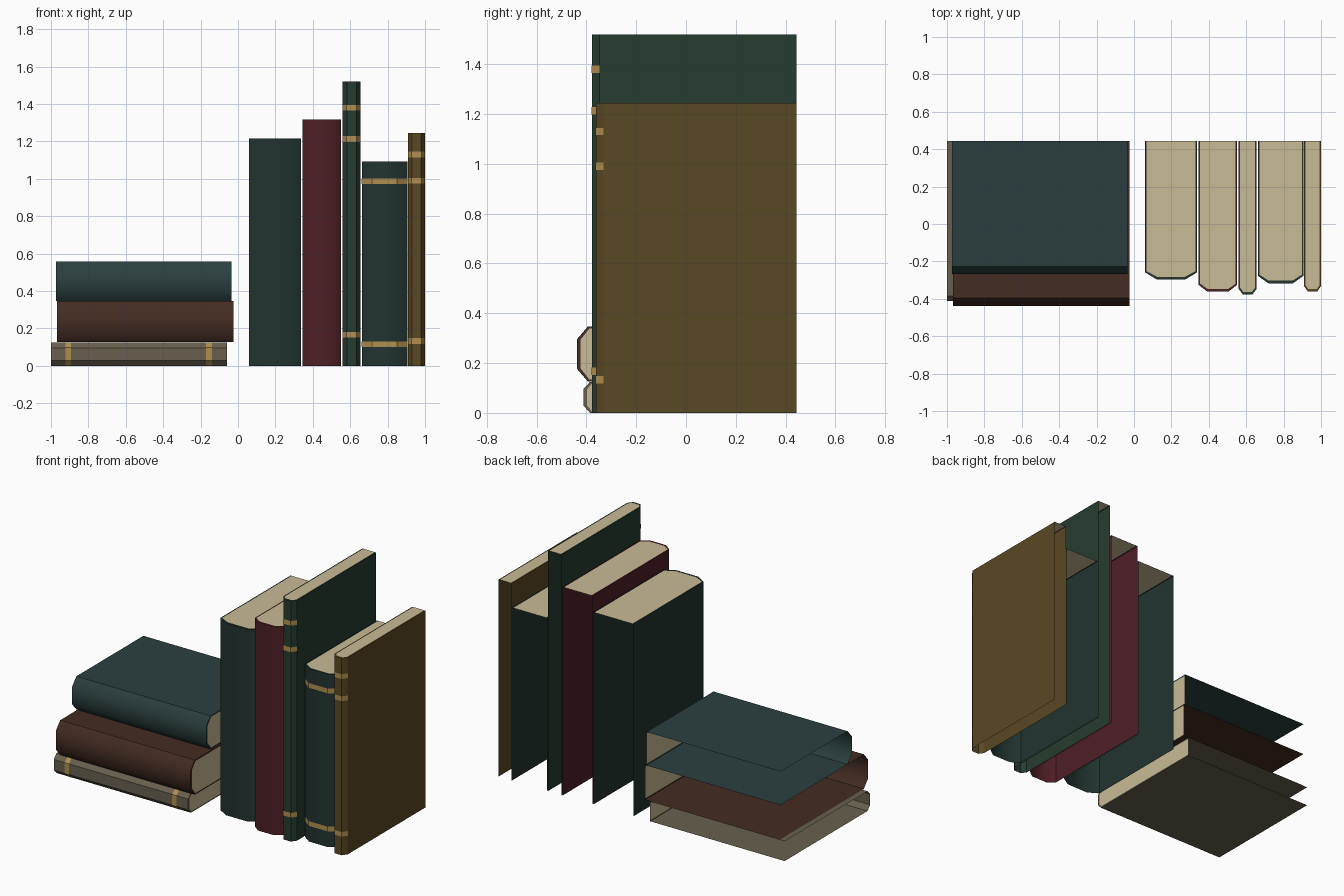
import bpy, bmesh, math
from mathutils import Vector

cube = bpy.data.objects.get("Cube")
if cube:
    bpy.data.objects.remove(cube, do_unlink=True)

BACK = 0.443        # shared fore-edge plane
BOARD = 0.008       # board thickness seen at the page end
SPINE = 0.014       # spine thickness seen at the page end
BAND_HALF = 0.015


def material(name, *rgb):
    m = bpy.data.materials.new(name)
    linear = [((c / 255 + 0.055) / 1.055) ** 2.4 for c in rgb]
    color = (*linear, 1)
    m.diffuse_color = color
    m.use_nodes = True
    bsdf = m.node_tree.nodes["Principled BSDF"]
    bsdf.inputs["Base Color"].default_value = color
    bsdf.inputs["Roughness"].default_value = 0.8
    return m


teal = material("teal cloth", 43, 63, 63)
dark_teal = material("dark teal cloth", 34, 52, 48)
brown = material("brown leather", 68, 44, 34)
grey = material("grey cloth", 104, 96, 78)
red = material("red cloth", 78, 31, 38)
green = material("green cloth", 38, 60, 47)
ochre = material("ochre cloth", 90, 72, 36)
gold = material("gold band", 176, 143, 80)
paper = material("paper", 202, 187, 151)


def make_object(name, bm, mat, smooth=False):
    mesh = bpy.data.meshes.new(name)
    bm.to_mesh(mesh)
    bm.free()
    obj = bpy.data.objects.new(name, mesh)
    bpy.context.collection.objects.link(obj)
    mesh.materials.append(mat)
    if smooth:
        bpy.ops.object.select_all(action='DESELECT')
        obj.select_set(True)
        bpy.context.view_layer.objects.active = obj
        bpy.ops.object.shade_smooth_by_angle(angle=math.radians(45))
    return obj


def strip(bm, first, second):
    """Bridge two matching rows of points with quads."""
    a = [bm.verts.new(p) for p in first]
    b = [bm.verts.new(p) for p in second]
    for i in range(len(a) - 1):
        bm.faces.new((a[i], a[i + 1], b[i + 1], b[i]))


def book(name, mat, low, high, start, end, front, shoulder,
         lying=False, bands=(), smooth=False):
    """low/high span the thickness, start/end the length of the spine."""
    def place(w, y, along):
        return Vector((along, y, w)) if lying else Vector((w, y, along))

    def row(points, along):
        return [place(w, y, along) for w, y in points]

    bevel = (high - low) * 0.23
    outer = [(low, BACK), (low, shoulder), (low + bevel, front),
             (high - bevel, front), (high, shoulder), (high, BACK)]
    inner = [(low + BOARD, BACK), (low + BOARD, shoulder + 0.006),
             (low + bevel + 0.002, front + SPINE),
             (high - bevel - 0.002, front + SPINE),
             (high - BOARD, shoulder + 0.006), (high - BOARD, BACK)]

    # Cover: two boards and a faceted spine, with a rim around the pages
    bm = bmesh.new()
    strip(bm, row(outer, start), row(outer, end))
    strip(bm, row(outer, end), row(inner, end))
    bmesh.ops.remove_doubles(bm, verts=bm.verts, dist=0.0001)
    bmesh.ops.recalc_face_normals(bm, faces=bm.faces)
    make_object(name + "_cover", bm, mat, smooth)

    # Pages: a flat end closing the cover
    bm = bmesh.new()
    face = bm.faces.new([bm.verts.new(p) for p in row(inner, end)])
    face.normal_update()
    if face.normal.dot(place(0, 0, 1)) < 0:
        face.normal_flip()
    make_object(name + "_pages", bm, paper)

    # Bands: thin strips wrapped around the spine
    lift = 0.002
    wrap = [(low - lift / 2, shoulder), (low + bevel - lift / 2, front - lift),
            (high - bevel + lift / 2, front - lift), (high + lift / 2, shoulder)]
    for number, at in enumerate(bands, 1):
        bm = bmesh.new()
        strip(bm, row(wrap, at - BAND_HALF), row(wrap, at + BAND_HALF))
        bmesh.ops.recalc_face_normals(bm, faces=bm.faces)
        make_object(f"{name}_band_{number}", bm, gold)


# Stack of lying books
book("bottom_book", grey, 0, 0.125, -1, -0.06, -0.412, -0.385,
     lying=True, bands=(-0.907, -0.155))
book("middle_book", brown, 0.127, 0.346, -0.967, -0.025, -0.438, -0.395,
     lying=True, smooth=True)
book("top_book", teal, 0.348, 0.558, -0.972, -0.034, -0.268, -0.226,
     lying=True, smooth=True)

# Row of standing books
book("wide_book", dark_teal, 0.058, 0.338, 0, 1.215, -0.297, -0.258, smooth=True)
book("red_book", red, 0.345, 0.552, 0, 1.317, -0.362, -0.325, smooth=True)
book("tall_book", green, 0.56, 0.655, 0, 1.52, -0.377, -0.347,
     bands=(0.167, 1.213, 1.38))
book("short_book", dark_teal, 0.662, 0.906, 0, 1.092, -0.317, -0.277,
     bands=(0.115, 0.988), smooth=True)
book("end_book", ochre, 0.909, 1, 0, 1.245, -0.362, -0.332,
     bands=(0.133, 0.99, 1.13))
